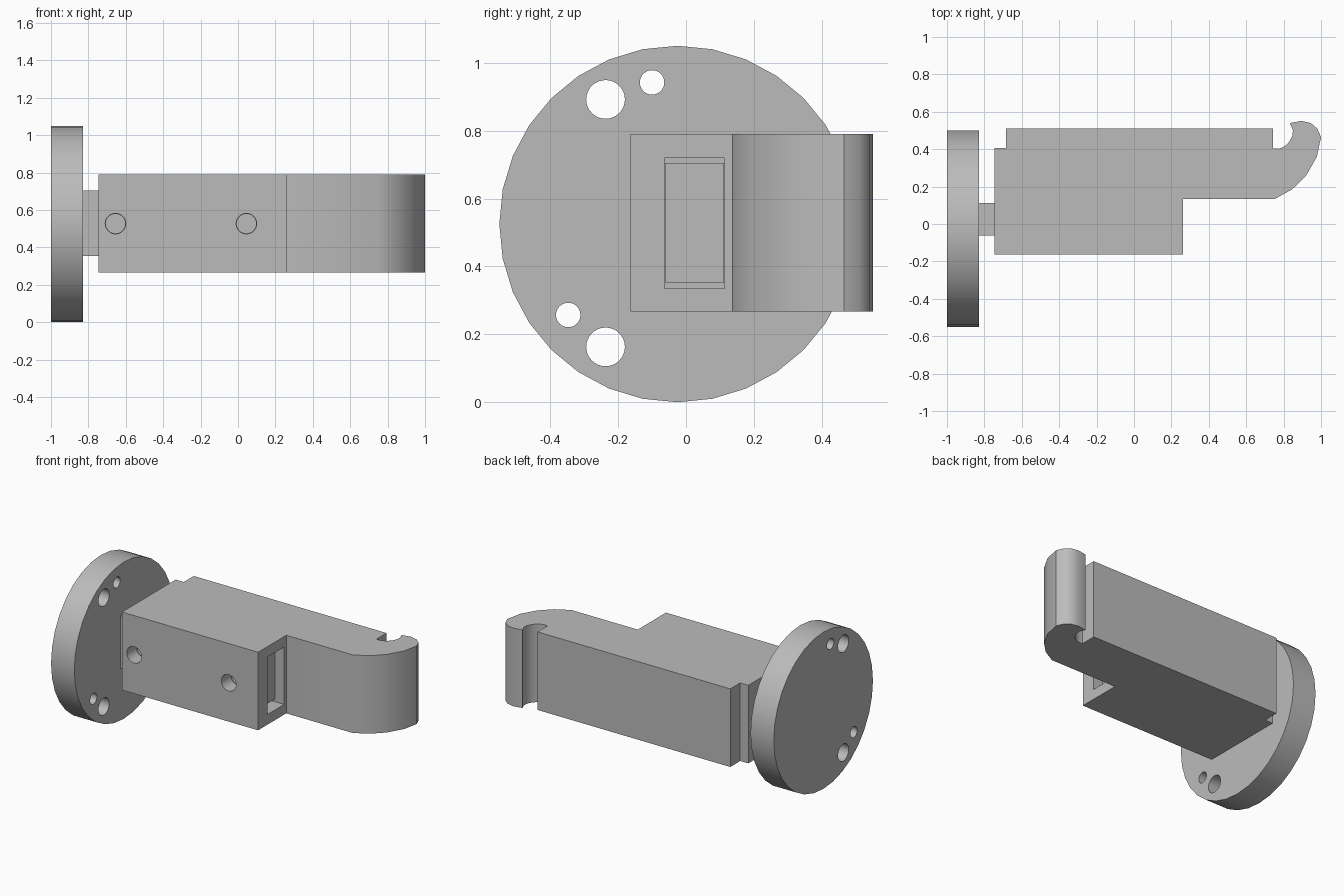
import bpy, bmesh
from math import pi
from mathutils import Matrix

default = bpy.data.objects.get("Cube")
if default:
    bpy.data.objects.remove(default, do_unlink=True)

grey = bpy.data.materials.new("light grey")
grey.use_nodes = True
COLOUR = (0.5, 0.5, 0.5, 1)
grey.diffuse_color = COLOUR
grey.node_tree.nodes["Principled BSDF"].inputs["Base Color"].default_value = COLOUR

MID_Z = 0.527


def add_object(name, bm):
    bmesh.ops.recalc_face_normals(bm, faces=bm.faces)
    mesh = bpy.data.meshes.new(name)
    bm.to_mesh(mesh)
    bm.free()
    mesh.materials.append(grey)
    obj = bpy.data.objects.new(name, mesh)
    bpy.context.collection.objects.link(obj)
    return obj


def box(name, low, high):
    bm = bmesh.new()
    bmesh.ops.create_cube(bm, size=1)
    for v in bm.verts:
        v.co = [h if c > 0 else l for c, l, h in zip(v.co, low, high)]
    return add_object(name, bm)


def cylinder(name, centre, radius, length, axis, sides=32):
    bm = bmesh.new()
    turn = Matrix.Rotation(pi / 2, 4, "Y" if axis == "x" else "X")
    bmesh.ops.create_cone(bm, cap_ends=True, segments=sides, radius1=radius,
                          radius2=radius, depth=length,
                          matrix=Matrix.Translation(centre) @ turn)
    return add_object(name, bm)


def activate(obj):
    bpy.ops.object.select_all(action="DESELECT")
    obj.select_set(True)
    bpy.context.view_layer.objects.active = obj


def cut(obj, cutters):
    activate(obj)
    for cutter in cutters:
        mod = obj.modifiers.new("cut", "BOOLEAN")
        mod.operation = "DIFFERENCE"
        mod.solver = "EXACT"
        mod.object = cutter
        bpy.ops.object.modifier_apply(modifier=mod.name)


def finish(obj):
    activate(obj)
    bpy.ops.object.shade_smooth_by_angle(angle=pi / 6)


# Round mounting flange with four through holes
flange = cylinder("mounting_flange", (-0.914, -0.025, 0.525), 0.525, 0.172, "x")
flange_holes = [(-0.237, 0.892, 0.057), (-0.1, 0.942, 0.036),
                (-0.347, 0.257, 0.036), (-0.237, 0.163, 0.057)]
flange_cutters = [cylinder("flange_hole_cutter", (-0.914, y, z), r, 0.4, "x")
                  for y, z, r in flange_holes]
cut(flange, flange_cutters)

# Body with hooked end, extruded upwards from its plan outline
outline = [(-0.745, -0.163), (0.263, -0.163), (0.263, 0.135), (0.755, 0.135),
           (0.845, 0.185), (0.92, 0.258), (0.978, 0.36), (1.0, 0.465),
           (0.98, 0.51), (0.945, 0.54), (0.895, 0.551), (0.834, 0.54),
           (0.85, 0.5), (0.846, 0.47), (0.832, 0.442), (0.808, 0.417),
           (0.775, 0.402), (0.743, 0.405), (0.743, 0.51), (-0.685, 0.51),
           (-0.685, 0.405), (-0.745, 0.405)]
BOTTOM, TOP = 0.267, 0.79
bm = bmesh.new()
base = bm.faces.new([bm.verts.new((x, y, BOTTOM)) for x, y in outline])
grown = bmesh.ops.extrude_face_region(bm, geom=[base])
for v in grown["geom"]:
    if isinstance(v, bmesh.types.BMVert):
        v.co.z = TOP
body = add_object("hooked_body", bm)

# Slot along the block and two bolt holes in its front
bolt_x = (-0.655, 0.045)
slot = box("slot_cutter", (-0.9, -0.063, 0.335), (0.5, 0.113, 0.72))
bolt_cutters = [cylinder("bolt_hole_cutter", (x, -0.1, MID_Z), 0.055, 0.425, "y")
                for x in bolt_x]
cut(body, [slot] + bolt_cutters)

# Tongue joining the flange to the block, with matching bolt holes
tongue = box("tongue", (-0.84, -0.062, 0.353), (0.195, 0.112, 0.704))
tongue_cutters = [cylinder("tongue_hole_cutter", (x, 0, MID_Z), 0.052, 0.5, "y")
                  for x in bolt_x]
cut(tongue, tongue_cutters)

for part in (flange, body, tongue):
    finish(part)

for cutter in flange_cutters + [slot] + bolt_cutters + tongue_cutters:
    bpy.data.objects.remove(cutter, do_unlink=True)
